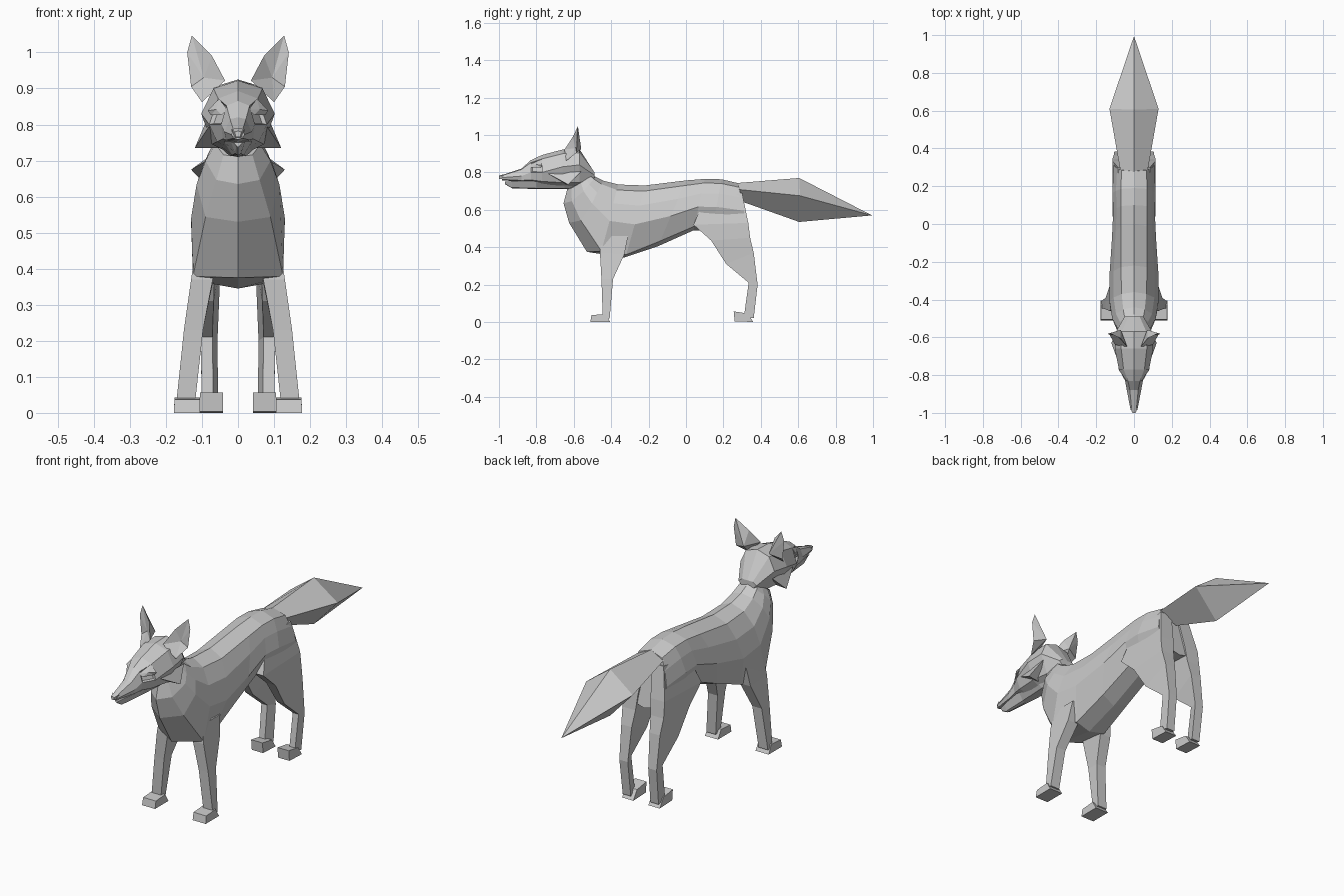
import bpy, bmesh

fur = bpy.data.materials.new("grey_fur")
fur.diffuse_color = (0.6, 0.6, 0.6, 1)


def make(name, verts, faces, mirror=False, inset=()):
    bm = bmesh.new()
    vs = [bm.verts.new(v) for v in verts]
    fs = [bm.faces.new([vs[i] for i in f]) for f in faces]
    bmesh.ops.recalc_face_normals(bm, faces=bm.faces[:])
    if inset:
        bmesh.ops.inset_individual(bm, faces=[fs[i] for i in inset],
                                   thickness=0.009, depth=-0.01)
    bmesh.ops.remove_doubles(bm, verts=bm.verts[:], dist=0.0005)
    me = bpy.data.meshes.new(name)
    bm.to_mesh(me)
    bm.free()
    me.materials.append(fur)
    ob = bpy.data.objects.new(name, me)
    bpy.context.collection.objects.link(ob)
    if mirror:
        mod = ob.modifiers.new("mirror", 'MIRROR')
        mod.use_mirror_merge = False
    return ob


def loft(name, rings, mirror=False, inset=()):
    """Skin closed rings of equal size, capping both ends."""
    n = len(rings[0])
    verts = [p for r in rings for p in r]
    faces = [(k * n + i, k * n + (i + 1) % n, (k + 1) * n + (i + 1) % n, (k + 1) * n + i)
             for k in range(len(rings) - 1) for i in range(n)]
    last = (len(rings) - 1) * n
    faces += [tuple(range(n)), tuple(range(last, last + n))]
    return make(name, verts, faces, mirror, inset)


def whole(half):
    """Complete a ring given from top centre to bottom centre on +x."""
    return half + [(-x, y, z) for x, y, z in reversed(half[1:-1])]


# Torso: top y, top z, bottom y, bottom z, back / side / low width, low level, side sweep
torso = [
    (-.50, .785, -.635, .71, .045, .062, .04, .08, .02),
    (-.48, .775, -.655, .635, .05, .09, .06, .08, .05),
    (-.44, .755, -.625, .53, .057, .115, .09, .06, .07),
    (-.36, .735, -.53, .375, .065, .13, .125, .01, .08),
    (-.22, .73, -.33, .345, .07, .13, .085, .04, .01),
    (.00, .757, -.15, .405, .07, .117, .075, .08, 0),
    (.10, .765, .04, .49, .07, .11, .07, .08, 0),
    (.19, .763, .14, .49, .07, .115, .08, .08, 0),
    (.28, .742, .335, .47, .065, .108, .08, .08, 0),
]
rings = []
for yt, zt, yb, zb, wt, wm, wl, tl, sweep in torso:
    levels = [(0, 1), (wt, .92), (wm * .83, .72), (wm, .46), (wl, tl), (0, 0)]
    rings.append(whole([(w, yb + (yt - yb) * t + sweep * (1 - t) * w / wm, zb + (zt - zb) * t)
                        for w, t in levels]))
loft("torso", rings)

# Tail: diamond section, widening then tapering to a point
loft("tail", [
    whole([(0, .26, .742), (.07, .27, .71), (0, .31, .64)]),
    whole([(0, .605, .77), (.13, .61, .675), (0, .605, .535)]),
    whole([(0, .995, .57)] * 3),
])

# Head: y, crown z, brow x/z, cheek x/z, jaw x/z, underside z
head = [
    (-.985, .785, .012, .783, .018, .772, .012, .762, .758),
    (-.88, .82, .022, .815, .038, .78, .032, .757, .75),
    (-.83, .865, .032, .852, .047, .80, .042, .76, .742),
    (-.77, .893, .055, .872, .08, .80, .058, .752, .725),
    (-.66, .922, .068, .90, .102, .83, .072, .745, .71),
    (-.57, .925, .065, .905, .095, .84, .06, .745, .71),
    (-.49, .80, .03, .80, .05, .785, .035, .77, .76),
]
# The brow-to-cheek faces between the third and fourth rings become eye sockets
loft("head", [whole([(0, y, zt), (bx, y, bz), (cx, y, cz), (jx, y, jz), (0, y, zb)])
              for y, zt, bx, bz, cx, cz, jx, jz, zb in head], inset=(17, 22))

# Nose and lower jaw
loft("nose", [whole([(0, y, t), (w, y, t - .003), (w * .7, y, b), (0, y, b)])
              for y, w, t, b in ((-1.0, .009, .782, .766), (-.975, .018, .79, .762))])
loft("lower_jaw", [whole([(0, y, t), (w, y, t), (w * .4, y, b + .004), (0, y, b)])
                   for y, w, t, b in ((-.968, .012, .75, .737), (-.93, .02, .753, .715),
                                      (-.80, .04, .755, .711), (-.65, .062, .75, .71),
                                      (-.57, .045, .75, .71))])

# Brow ridges over the eyes
make("brow", [(.03, -.835, .842), (.084, -.77, .838), (.075, -.775, .826),
              (.045, -.828, .826), (.053, -.768, .872), (.06, -.80, .842)],
     [(0, 5, 4), (5, 1, 4), (0, 3, 5), (3, 2, 5), (2, 1, 5), (0, 4, 3), (4, 2, 3), (4, 1, 2)], True)

# Cheek tufts
make("cheek_tuft", [(.08, -.74, .795), (.09, -.56, .805), (.05, -.64, .735), (.12, -.63, .735)],
     [(0, 1, 3), (1, 2, 3), (2, 0, 3), (0, 2, 1)], True)

# Ears: rim points, a hollow centre in front and a ridge point behind
rim = [(.128, -.578, 1.047), (.072, -.605, .99), (.036, -.65, .922),
       (.10, -.64, .862), (.13, -.585, .905), (.141, -.582, 1.0)]
make("ear", rim + [(.095, -.59, .93), (.07, -.56, .925)],
     [(i, (i + 1) % 6, c) for c in (6, 7) for i in range(6)], True)


def leg(name, sections, wedge=0):
    """Sections: front y, front z, back y, back z, inner x, outer x."""
    loft(name, [[(a + (b - a) * wedge, fy, fz), (b, fy, fz), (b, by, bz), (a, by, bz)]
                for fy, fz, by, bz, a, b in sections], True)


# Front legs and paws
leg("front_leg", [(-.45, .46, -.31, .46, .06, .118), (-.46, .37, -.33, .36, .07, .13),
                  (-.452, .23, -.39, .23, .097, .15), (-.445, .02, -.408, .02, .12, .172)])
leg("front_paw", [(-.505, .037, -.43, .042, .105, .176), (-.512, .0, -.405, .0, .105, .178)])

# Hind legs and paws
leg("hind_leg", [(.10, .66, .30, .69, .02, .085), (.04, .52, .333, .53, .035, .114),
                 (.135, .435, .343, .45, .042, .115),
                 (.215, .31, .362, .37, .05, .108), (.335, .21, .383, .20, .057, .104),
                 (.31, .03, .362, .02, .055, .10)], .3)
leg("hind_paw", [(.255, .057, .33, .045, .042, .105), (.26, .004, .36, .0, .042, .105)])
